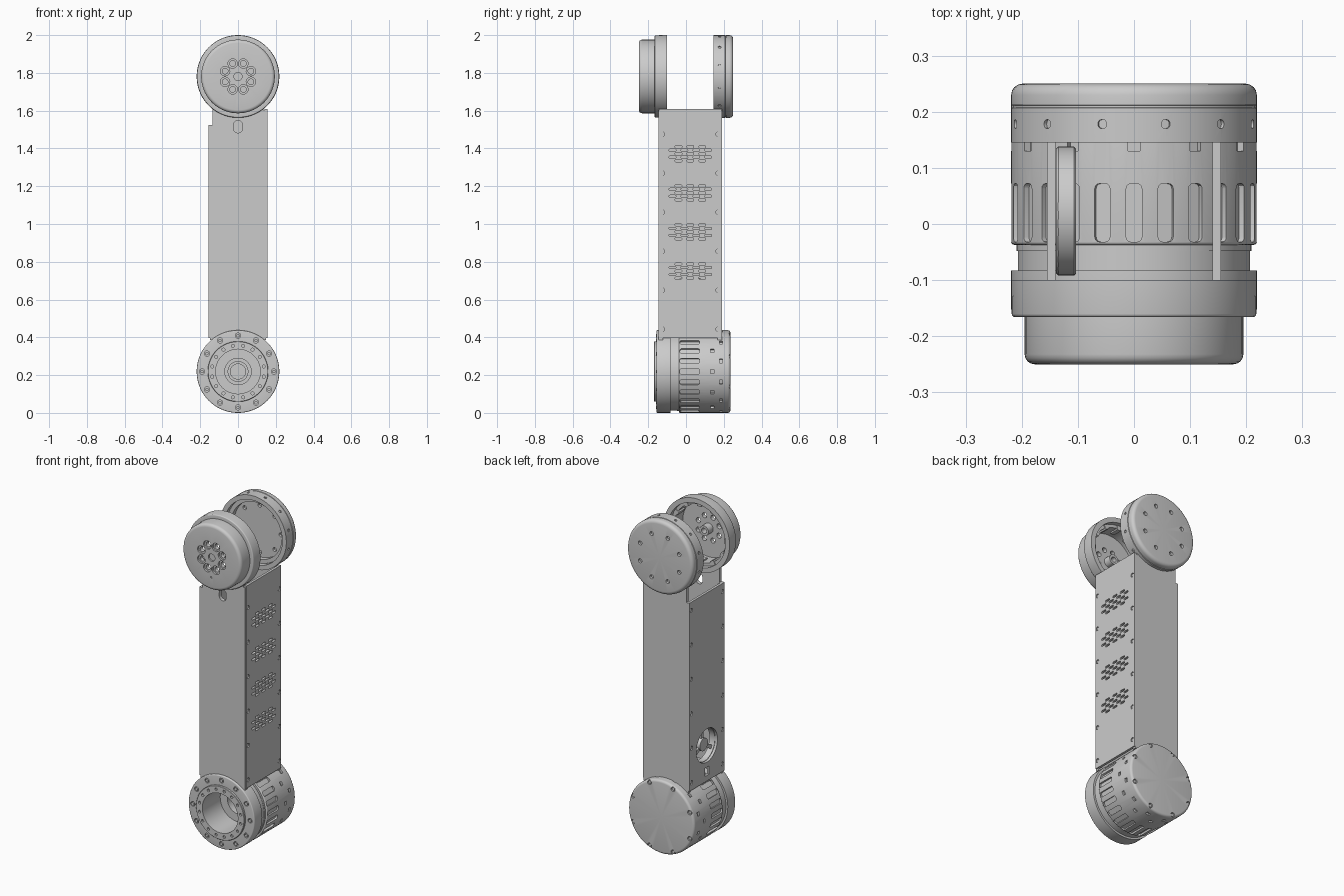
import bpy, bmesh, math
from mathutils import Matrix, Vector

if "Cube" in bpy.data.objects:
    bpy.data.objects.remove(bpy.data.objects["Cube"])

LOW, TOP = 0.219, 1.781            # heights of the two joint axes
T, R = Matrix.Translation, Matrix.Rotation
TAU = math.tau


def finish(name, bm):
    bmesh.ops.recalc_face_normals(bm, faces=bm.faces[:])
    me = bpy.data.meshes.new(name)
    bm.to_mesh(me)
    bm.free()
    ob = bpy.data.objects.new(name, me)
    bpy.context.collection.objects.link(ob)
    return ob


def arc(r, y, rad, a0, a1, n=4):
    return [(r + rad * math.cos(math.radians(a0 + (a1 - a0) * i / n)),
             y + rad * math.sin(math.radians(a0 + (a1 - a0) * i / n))) for i in range(n + 1)]


def lathe(name, profile, matrix, steps=72):
    """Spin an (r, y) profile round the y axis; close it if it stays off the axis."""
    bm = bmesh.new()
    vs = [bm.verts.new((r, y, 0)) for r, y in profile]
    pairs = list(zip(vs, vs[1:]))
    if profile[0][0] > 0:
        pairs.append((vs[-1], vs[0]))
    for a, b in pairs:
        bm.edges.new((a, b))
    bmesh.ops.spin(bm, geom=bm.verts[:] + bm.edges[:], axis=(0, 1, 0), cent=(0, 0, 0),
                   angle=TAU, steps=steps)
    bmesh.ops.remove_doubles(bm, verts=bm.verts[:], dist=1e-5)
    bmesh.ops.transform(bm, matrix=matrix, verts=bm.verts[:])
    return finish(name, bm)


def add_box(bm, size, matrix, corner=0):
    """Box whose local z edges can be rounded."""
    t = bmesh.new()
    bmesh.ops.create_cube(t, size=1, matrix=Matrix.Diagonal((*size, 1)))
    if corner:
        es = [e for e in t.edges if (e.verts[0].co - e.verts[1].co).xy.length < 1e-6]
        bmesh.ops.bevel(t, geom=es, offset=corner, segments=3, profile=0.5, affect='EDGES')
    t.transform(matrix)
    me = bpy.data.meshes.new("tmp")
    t.to_mesh(me)
    t.free()
    bm.from_mesh(me)
    bpy.data.meshes.remove(me)


def add_cyl(bm, center, axis, r, depth, seg=20):
    rot = R(math.pi / 2, 4, 'X') if axis == 'Y' else R(math.pi / 2, 4, 'Y')
    bmesh.ops.create_cone(bm, cap_ends=True, segments=seg, radius1=r, radius2=r, depth=depth,
                          matrix=T(center) @ rot)


def cut(ob, bm):
    cutter = finish("cutter", bm)
    cutter.hide_render = True
    mod = ob.modifiers.new("cut", 'BOOLEAN')
    mod.operation, mod.solver, mod.object = 'DIFFERENCE', 'EXACT', cutter
    bpy.context.view_layer.objects.active = ob
    bpy.ops.object.modifier_apply(modifier=mod.name)
    bpy.data.objects.remove(cutter)


def ring_pts(cz, r, y, n, off=0.0):
    return [(r * math.sin(TAU * (i + off) / n), y, cz + r * math.cos(TAU * (i + off) / n))
            for i in range(n)]


def around(cz, r, y, n, off=0.0):
    """Frames on a joint's rim, local z pointing outward."""
    return [T((0, y, cz)) @ R(TAU * (i + off) / n, 4, 'Y') @ T((0, 0, r)) for i in range(n)]


def holes(points, axis, r, depth):
    bm = bmesh.new()
    for p in points:
        add_cyl(bm, p, axis, r, depth)
    return bm


# Lower joint housing with open bore at the front
low = lathe("lower_joint", [(0, 0.07), (0.07, 0.07), (0.07, 0.0), (0.118, 0.0), (0.118, -0.17),
            (0.158, -0.17), (0.16, -0.168), (0.16, -0.157)]
            + arc(0.213, -0.151, 0.006, -90, 0)
            + [(0.219, -0.083), (0.207, -0.083), (0.207, -0.048), (0.209, -0.048), (0.209, -0.037)]
            + arc(0.214, -0.032, 0.005, -90, 0) + arc(0.205, 0.221, 0.014, 0, 90) + [(0, 0.235)],
            T((0, 0, LOW)))
bm = bmesh.new()
for m in around(LOW, 0.219, 0.02, 24):                       # cooling grooves
    add_box(bm, (0.028, 0.104, 0.022), m, 0.009)
for m in around(LOW, 0.219, 0.139, 12) + around(LOW, 0.219, 0.185, 12, 0.5):  # windows
    add_box(bm, (0.022, 0.017, 0.024), m)
for p in ring_pts(LOW, 0.204, 0.235, 8, 0.5):                # rear screw recesses
    add_cyl(bm, p, 'Y', 0.013, 0.03)
for p in ring_pts(LOW, 0.19, -0.157, 12):                    # flange screw recesses
    add_cyl(bm, p, 'Y', 0.014, 0.016)
for p in ring_pts(LOW, 0.139, -0.17, 16, 0.5):               # small bolt circle
    add_cyl(bm, p, 'Y', 0.008, 0.02)
cut(low, bm)
bm = holes(ring_pts(LOW, 0.19, -0.154, 12), 'Y', 0.009, 0.01)
for p in ring_pts(LOW, 0.204, 0.225, 8, 0.5):
    add_cyl(bm, p, 'Y', 0.009, 0.012)
finish("lower_joint_screws", bm)
lathe("lower_hub", [(0.04, 0.072), (0.055, 0.072), (0.055, 0.03), (0.04, 0.03)], T((0, 0, LOW)))

# Upper front cup
front = lathe("upper_front_cap", [(0, -0.25)] + arc(0.177, -0.232, 0.018, -90, 0)
              + [(0.195, -0.166)] + arc(0.212, -0.16, 0.006, -90, 0)
              + [(0.219, -0.1), (0.19, -0.1), (0.19, -0.13), (0.172, -0.13), (0.172, -0.215), (0, -0.215)],
              T((0, 0, TOP)))
cut(front, holes(ring_pts(TOP, 0.074, -0.232, 8, 0.5), 'Y', 0.015, 0.1))
bm = holes(ring_pts(TOP, 0.074, -0.25, 8, 0.5), 'Y', 0.025, 0.022)
add_cyl(bm, (0, -0.25, TOP), 'Y', 0.022, 0.02)
add_cyl(bm, (0, -0.25, TOP - 0.118), 'Y', 0.006, 0.012)
cut(front, bm)
lathe("front_cap_boss", [(0.016, -0.217), (0.03, -0.217), (0.03, -0.17), (0.016, -0.17)],
      T((0, 0, TOP)), 32)
bm = bmesh.new()
for m in around(TOP, 0.178, -0.155, 12):
    add_box(bm, (0.026, 0.06, 0.03), m)
finish("front_cap_lugs", bm)

# Upper rear cup
rear = lathe("upper_rear_cap", [(0, 0.25)] + arc(0.199, 0.23, 0.02, 90, 0)
             + [(0.219, 0.212), (0.216, 0.211), (0.216, 0.208), (0.219, 0.207), (0.219, 0.145),
                (0.192, 0.145), (0.192, 0.175), (0.168, 0.175), (0.168, 0.205), (0, 0.205)],
             T((0, 0, TOP)))
cut(rear, holes(ring_pts(TOP, 0.14, 0.25, 8, 0.5) + ring_pts(TOP, 0.14, 0.205, 8), 'Y', 0.012, 0.03))
bm = bmesh.new()
for m in around(TOP, 0.219, 0.178, 12, 0.5):
    add_box(bm, (0.016, 0.016, 0.014), m, 0.007)
cut(rear, bm)

# Front and back plates, narrowing to a neck under the caps
for name, y in (("front_plate", -0.134), ("back_plate", 0.179)):
    outline = [(-0.148, 0.385), (0.148, 0.385), (0.148, 1.6), (0.135, 1.6), (0.135, 1.66),
               (-0.135, 1.66), (-0.135, 1.525), (-0.148, 1.525)]
    bm = bmesh.new()
    f = bm.faces.new([bm.verts.new((x, y - 0.011, z)) for x, z in outline])
    ext = bmesh.ops.extrude_face_region(bm, geom=[f])["geom"]
    bmesh.ops.translate(bm, vec=(0, 0.022, 0), verts=[v for v in ext if isinstance(v, bmesh.types.BMVert)])
    plate = finish(name, bm)
    bm = bmesh.new()
    add_cyl(bm, (0, y, TOP), 'Y', 0.191, 0.1, 72)
    if y < 0:                                                # cable slot
        add_box(bm, (0.046, 0.066, 0.1), T((0, y, 1.515)) @ R(math.pi / 2, 4, 'X'), 0.022)
    cut(plate, bm)

# Side panels with edge screws
SCREWS = [(y, 0.443 + 0.2065 * i) for i in range(6) for y in (-0.125, 0.17)]
for name, s, top in (("right_panel", 1, 1.61), ("left_panel", -1, 1.525)):
    bm = bmesh.new()
    add_box(bm, (0.015, 0.329, top - 0.397), T((s * 0.1475, 0.0225, (top + 0.397) / 2)))
    panel = finish(name, bm)
    bm = holes([(s * 0.155, y, z) for y, z in SCREWS], 'X', 0.012, 0.018)
    if s > 0:                                                # staggered vent groups
        for g in (1.372, 1.165, 0.958, 0.751):
            for row in range(5):
                n = 4 if row % 2 else 3
                for k in range(n):
                    y = 0.023 + (k - (n - 1) / 2) * 0.063
                    add_box(bm, (0.012, 0.036, 0.06),
                            T((0.1475, y, g + (row - 2) * 0.0185)) @ R(math.pi / 2, 4, 'Y'), 0.005)
    else:                                                    # fan opening and cable notch
        add_cyl(bm, (-0.1475, 0.023, 0.61), 'X', 0.1, 0.06, 48)
        add_box(bm, (0.06, 0.04, 0.05), T((-0.1475, 0.023, 0.455)))
    cut(panel, bm)
    finish(name + "_screws", holes([(s * 0.147, y, z) for y, z in SCREWS], 'X', 0.008, 0.01))

# Fan behind the left opening
FAN = T((-0.121, 0.023, 0.61)) @ R(math.pi / 2, 4, 'Z')
lathe("fan_ring", [(0.098, -0.018), (0.111, -0.018), (0.115, -0.014), (0.115, 0.014),
                   (0.111, 0.018), (0.098, 0.018)], FAN, 48)
lathe("fan_hub", [(0, -0.014), (0.035, -0.014), (0.038, -0.01), (0.038, 0.014), (0, 0.014)], FAN, 32)
bm = bmesh.new()
for i in range(3):
    add_box(bm, (0.022, 0.01, 0.07), FAN @ R(TAU * i / 3, 4, 'Y') @ T((0, 0, 0.068)))
finish("fan_spokes", bm)

# Smooth curved surfaces, keep hard edges
bpy.ops.object.select_all(action='DESELECT')
for ob in bpy.data.objects:
    ob.select_set(True)
    bpy.context.view_layer.objects.active = ob
bpy.ops.object.shade_smooth_by_angle(angle=math.radians(30))
